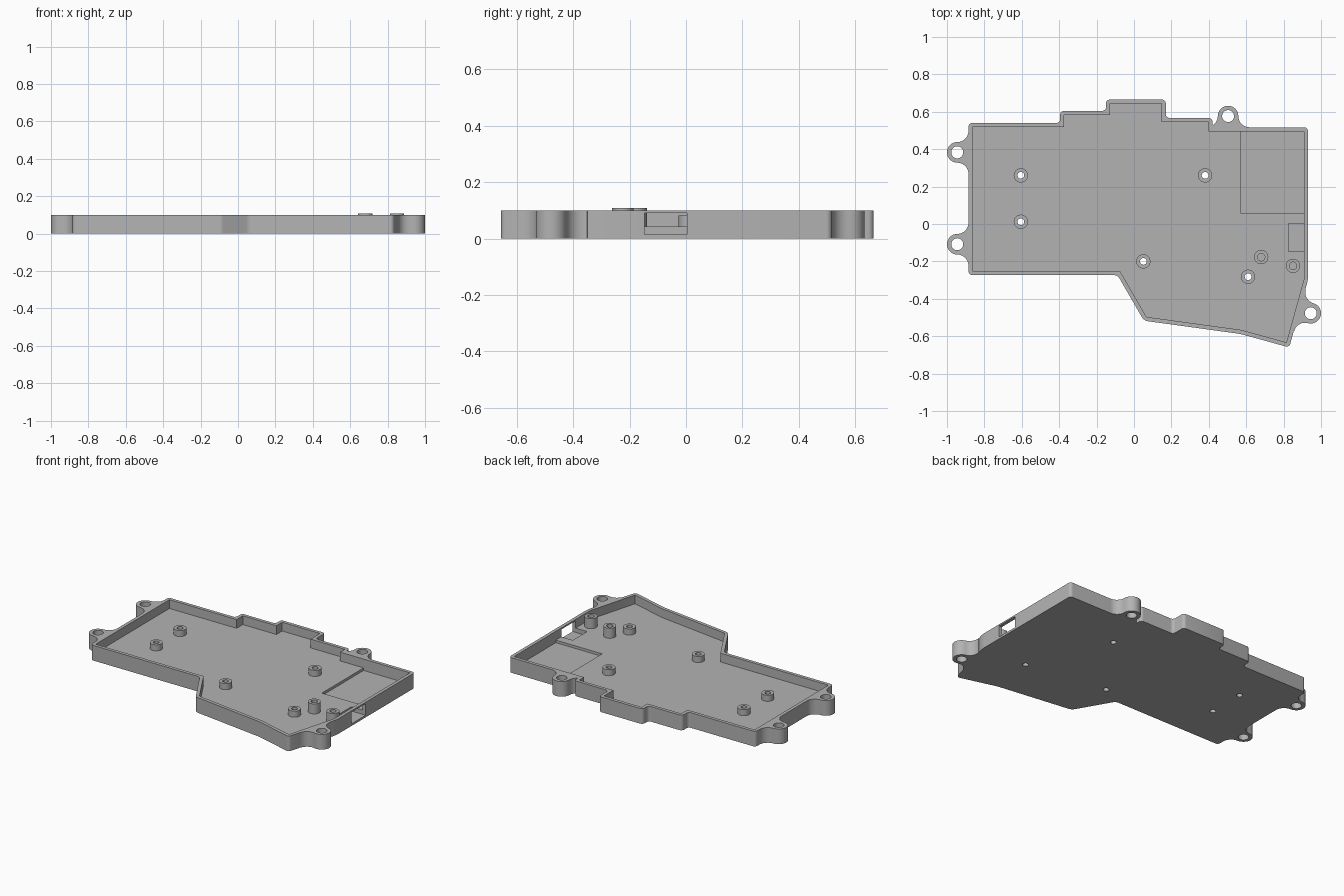
import bpy, bmesh
from math import pi, cos, sin
from mathutils import Vector

cube = bpy.data.objects.get("Cube")
if cube:
    bpy.data.objects.remove(cube, do_unlink=True)

TOP, FLOOR, WALL = 0.10, 0.042, 0.022
EAR_R, FILLET = 0.055, 0.06

grey = bpy.data.materials.new("plain_grey")
grey.use_nodes = True
colour = (0.45, 0.45, 0.45, 1)
grey.diffuse_color = colour
grey.node_tree.nodes["Principled BSDF"].inputs["Base Color"].default_value = colour


def prism(name, pts, z0, z1, rounding=0):
    """Extrude a flat outline from z0 to z1, optionally rounding its upright edges."""
    bm = bmesh.new()
    face = bm.faces.new([bm.verts.new((p[0], p[1], z0)) for p in pts])
    ext = bmesh.ops.extrude_face_region(bm, geom=[face])
    for v in ext["geom"]:
        if isinstance(v, bmesh.types.BMVert):
            v.co.z = z1
    bmesh.ops.recalc_face_normals(bm, faces=bm.faces[:])
    if rounding:
        upright = [e for e in bm.edges if abs(e.verts[0].co.z - e.verts[1].co.z) > 0.01]
        bmesh.ops.bevel(bm, geom=upright, offset=rounding, segments=5,
                        profile=0.5, affect='EDGES')
    mesh = bpy.data.meshes.new(name)
    bm.to_mesh(mesh)
    bm.free()
    mesh.materials.append(grey)
    obj = bpy.data.objects.new(name, mesh)
    bpy.context.collection.objects.link(obj)
    return obj


def arc(cx, cy, r, a0, a1, n):
    return [(cx + r * cos(a0 + (a1 - a0) * i / n), cy + r * sin(a0 + (a1 - a0) * i / n))
            for i in range(n + 1)]


def circle(c, r, n=32):
    return arc(c[0], c[1], r, 0, 2 * pi, n)[:-1]


def box(x0, x1, y0, y1):
    return [(x0, y0), (x1, y0), (x1, y1), (x0, y1)]


def combine(obj, other, operation):
    """Apply a boolean and discard the helper."""
    mod = obj.modifiers.new("combine", 'BOOLEAN')
    mod.operation, mod.solver, mod.object = operation, 'EXACT', other
    bpy.context.view_layer.objects.active = obj
    bpy.ops.object.modifier_apply(modifier=mod.name)
    bpy.data.objects.remove(other, do_unlink=True)


def inset(pts, w):
    """Mitred inward offset of a clockwise outline."""
    out = []
    for i, p in enumerate(pts):
        p = Vector(p)
        a = (p - Vector(pts[i - 1])).normalized()
        b = (Vector(pts[(i + 1) % len(pts)]) - p).normalized()
        na, nb = Vector((a.y, -a.x)), Vector((b.y, -b.x))
        out.append(p + (na + nb) * w / (1 + na.dot(nb)))
    return out


def ear_outline(centre, normal):
    """Round lug with a filleted neck flaring into the wall behind it."""
    t = EAR_R + FILLET
    half = [(t, -0.012)] + arc(t, FILLET, FILLET, -pi / 2, -pi, 8)
    half += arc(0, FILLET, EAR_R, 0, pi / 2, 8)[1:]
    local = half + [(-x, y) for x, y in reversed(half[:-1])]
    n = Vector(normal).normalized()
    side = Vector((n.y, -n.x))
    return [Vector(centre) + side * x + n * (y - FILLET) for x, y in local]


# Tray outline, clockwise from the back left of the plan
outline = [(-0.885, 0.54), (-0.395, 0.54), (-0.395, 0.605), (-0.15, 0.605),
           (-0.15, 0.665), (0.17, 0.665), (0.17, 0.567), (0.42, 0.567),
           (0.42, 0.517), (0.93, 0.517), (0.93, -0.30), (0.83, -0.66),
           (0.57, -0.588), (0.053, -0.517), (-0.088, -0.273), (-0.885, -0.273)]
tray = prism("tray", outline, 0, TOP, rounding=0.02)

# Mounting ears
ears = [((-0.945, 0.383), (-1, 0)), ((-0.945, -0.108), (-1, 0)),
        ((0.503, 0.577), (0, 1)), ((0.945, -0.477), (0.36, -0.1))]
for centre, normal in ears:
    combine(tray, prism("ear", ear_outline(centre, normal), 0, TOP), 'UNION')

# Cavity, shallow corner pocket and side port with its recess
combine(tray, prism("cavity", inset(outline, WALL), FLOOR, 0.2), 'DIFFERENCE')
combine(tray, prism("pocket", box(0.57, 0.908, 0.06, 0.495), 0.025, 0.07), 'DIFFERENCE')
combine(tray, prism("port", box(0.825, 1.0, -0.147, 0.003), 0.014, 0.09), 'DIFFERENCE')
for centre, normal in ears:
    combine(tray, prism("ear_hole", circle(centre, 0.032), -0.1, 0.2), 'DIFFERENCE')

# Short standoffs, drilled through the floor
short = [(-0.605, 0.26), (-0.605, 0.012), (0.38, 0.26), (0.05, -0.20), (0.61, -0.282)]
for i, c in enumerate(short):
    combine(tray, prism("drill", circle(c, 0.018), -0.1, 0.2), 'DIFFERENCE')
    post = prism(f"short_standoff_{i + 1}", circle(c, 0.038), FLOOR - 0.002, 0.082)
    combine(post, prism("drill", circle(c, 0.018), -0.1, 0.2), 'DIFFERENCE')

# Tall standoffs with blind holes
for i, c in enumerate([(0.68, -0.177), (0.85, -0.224)]):
    post = prism(f"tall_standoff_{i + 1}", circle(c, 0.038), FLOOR - 0.002, 0.108)
    combine(post, prism("drill", circle(c, 0.02), 0.055, 0.2), 'DIFFERENCE')

# Smooth the curved walls, keep the edges crisp
bpy.ops.object.select_all(action='DESELECT')
for obj in bpy.context.scene.objects:
    if obj.type == 'MESH' and obj.name.startswith(("tray", "short", "tall")):
        obj.select_set(True)
bpy.context.view_layer.objects.active = tray
bpy.ops.object.shade_smooth_by_angle(angle=pi / 6)
